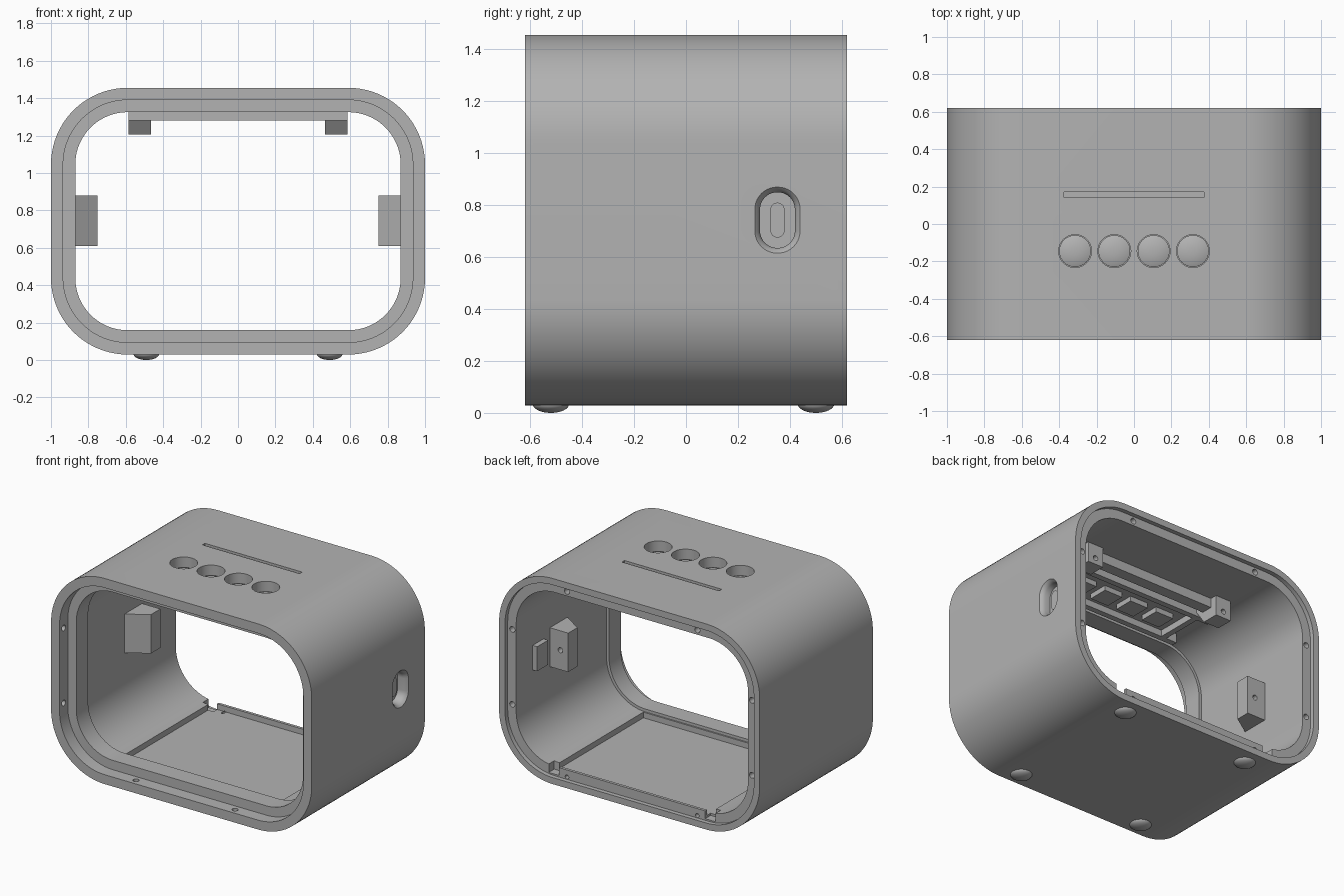
import bpy, bmesh
from math import sin, cos, pi, radians
from mathutils import Vector

cube = bpy.data.objects.get("Cube")
if cube:
    bpy.data.objects.remove(cube)

grey = bpy.data.materials.new("matte_grey")
grey.use_nodes = True
COLOUR = (0.45, 0.45, 0.45, 1)
grey.diffuse_color = COLOUR
for node in grey.node_tree.nodes:
    if node.type == 'BSDF_PRINCIPLED':
        node.inputs["Base Color"].default_value = COLOUR


def loft(name, rings, closed=False):
    """Skin matching rings; cap the ends, or join last ring to first."""
    bm = bmesh.new()
    loops = [[bm.verts.new(p) for p in ring] for ring in rings]
    pairs = list(zip(loops, loops[1:]))
    if closed:
        pairs.append((loops[-1], loops[0]))
    else:
        bm.faces.new(loops[0])
        bm.faces.new(loops[-1])
    for a, b in pairs:
        for i in range(len(a)):
            j = (i + 1) % len(a)
            bm.faces.new((a[i], a[j], b[j], b[i]))
    bmesh.ops.recalc_face_normals(bm, faces=bm.faces)
    mesh = bpy.data.meshes.new(name)
    bm.to_mesh(mesh)
    bm.free()
    mesh.materials.append(grey)
    obj = bpy.data.objects.new(name, mesh)
    bpy.context.collection.objects.link(obj)
    return obj


def prism(name, points, vec):
    pts = [Vector(p) for p in points]
    return loft(name, [pts, [p + Vector(vec) for p in pts]])


def box(name, x, y, z):
    base = [(x[0], y[0], z[0]), (x[1], y[0], z[0]), (x[1], y[1], z[0]), (x[0], y[1], z[0])]
    return prism(name, base, (0, 0, z[1] - z[0]))


def rod(name, centre, axis, radius, n=24):
    """Cylinder starting at centre and running along axis."""
    axis = Vector(axis)
    side = axis.orthogonal().normalized()
    up = axis.cross(side).normalized()
    ring = [Vector(centre) + radius * (side * cos(2 * pi * i / n) + up * sin(2 * pi * i / n))
            for i in range(n)]
    return prism(name, ring, axis)


def rounded(cu, cv, hu, hv, r, n=16):
    pts = []
    for q, (su, sv) in enumerate([(1, 1), (-1, 1), (-1, -1), (1, -1)]):
        for i in range(n + 1):
            a = (q + i / n) * pi / 2
            pts.append((cu + su * (hu - r) + r * cos(a), cv + sv * (hv - r) + r * sin(a)))
    return pts


def cut(obj, cutters):
    for c in cutters:
        mod = obj.modifiers.new("cut", 'BOOLEAN')
        mod.object = c
        mod.solver = 'EXACT'
    bpy.context.view_layer.update()
    done = obj.evaluated_get(bpy.context.evaluated_depsgraph_get())
    mesh = bpy.data.meshes.new_from_object(done)
    obj.modifiers.clear()
    obj.data = mesh
    for c in cutters:
        bpy.data.objects.remove(c)


def smooth(obj):
    bpy.ops.object.select_all(action='DESELECT')
    obj.select_set(True)
    bpy.context.view_layer.objects.active = obj
    bpy.ops.object.shade_smooth_by_angle(angle=radians(30))


# Housing: wall section (depth, inset) swept round a rounded rectangle
MID, HALF, BACK = 0.742, 0.713, 0.62
section = [(-BACK, 0), (BACK, 0), (BACK, .045), (.59, .045), (.59, .11),
           (-.4, .11), (-.4, .13), (-.53, .13), (-.53, .065), (-BACK, .065)]
housing = loft("housing", [
    [(u, y, v) for u, v in rounded(0, MID, 1 - i, HALF - i, .41 - i, 20)]
    for y, i in section], closed=True)

# Openings in the housing
BUTTON_X = [-.315, -.105, .105, .315]
cutters = [rod("hole", (x, -.145, 1.3), (0, 0, .3), .088, 40) for x in BUTTON_X]
cutters.append(box("slot", (-.373, .373), (.142, .17), (1.3, 1.6)))
cutters.append(box("floor_pocket", (-.6, .6), (-.39, .57), (.1, .3)))


def pill(x, grow, hu=.067, hv=.107):
    return [(x, u, v) for u, v in
            rounded(.352, MID, hu + grow, hv + grow, (hu + grow) * .98, 10)]


cutters.append(loft("side_recess", [pill(1.03, .04), pill(1.0, .02), pill(.988, .008),
                                    pill(.97, 0), pill(.93, 0)]))
for s in (-1, 1):
    cutters.append(box("notch", sorted((s * .56, s * .64)), (.53, .7), (.085, .3)))
    # screw holes in the rear ledge and in the front lip
    for z in (MID - .26, MID + .26):
        cutters.append(rod("hole", (s * .92, .54, z), (0, .07, 0), .02, 16))
        cutters.append(rod("hole", (s * .9, -.575, z), (s * .06, 0, 0), .02, 16))
    cutters.append(rod("hole", (s * .5, .54, 1.378), (0, .07, 0), .02, 16))
    cutters.append(rod("hole", (s * .5, .54, .09), (0, .07, 0), .014, 16))
    for z in (.07, 1.37):
        cutters.append(rod("hole", (s * .38, -.575, z), (0, 0, .05), .02, 16))
cut(housing, cutters)
smooth(housing)

# Side button and the carrier behind it
side_button = loft("side_button", [pill(.92, 0, .027, .067), pill(.95, 0, .027, .067)])
smooth(side_button)
box("side_button_carrier", (.855, .9), (.29, .41), (.66, .83))

# Left and right mounting blocks and ceiling brackets, with screw holes
for s, side in ((1, "left"), (-1, "right")):
    block = prism(side + "_wall_mount",
                  [(s * .9, .02, .61), (s * .75, .12, .61), (s * .75, .22, .61), (s * .9, .22, .61)],
                  (0, 0, .27))
    cut(block, [rod("hole", (s * .81, .17, .745), (0, .1, 0), .018, 16)])
    bracket = prism(side + "_ceiling_bracket",
                    [(s * .465, .02, 1.36), (s * .465, .13, 1.205),
                     (s * .465, .25, 1.205), (s * .465, .25, 1.36)],
                    (s * .12, 0, 0))
    cut(bracket, [rod("hole", (s * .525, .2, 1.25), (0, .1, 0), .018, 16)])

# Light bar closing the top slot
box("light_bar", (-.47, .47), (.12, .2), (1.28, 1.36))

# Button panel under the top: plate, frame and four sockets
box("button_panel", (-.5, .5), (-.32, .06), (1.325, 1.36))
for name, x, y in [("front", (-.585, .585), (-.32, -.28)), ("rear", (-.585, .585), (.02, .06)),
                   ("left", (.46, .5), (-.3, .04)), ("right", (-.5, -.46), (-.3, .04))]:
    box("panel_frame_" + name, x, y, (1.28, 1.36))
for i, x in enumerate(BUTTON_X):
    box(f"button_socket_{i + 1}", (x - .07, x + .07), (-.215, -.075), (1.29, 1.34))
    cap = loft(f"button_cap_{i + 1}", [
        [(x + r * cos(a * pi / 16), -.145 + r * sin(a * pi / 16), z) for a in range(32)]
        for r, z in ((.085, 1.34), (.085, 1.385), (.06, 1.395), (.02, 1.4))])
    smooth(cap)

# Domed feet
for i, (x, y) in enumerate([(-.49, -.52), (.49, -.52), (-.49, .5), (.49, .5)]):
    foot = loft(f"foot_{i + 1}", [
        [(x + .07 * cos(t) * cos(a * pi / 16), y + .07 * cos(t) * sin(a * pi / 16),
          .034 - .034 * sin(t)) for a in range(32)]
        for t in [k * pi / 2 / 8 for k in range(8)] + [pi / 2 - .02]])
    smooth(foot)
